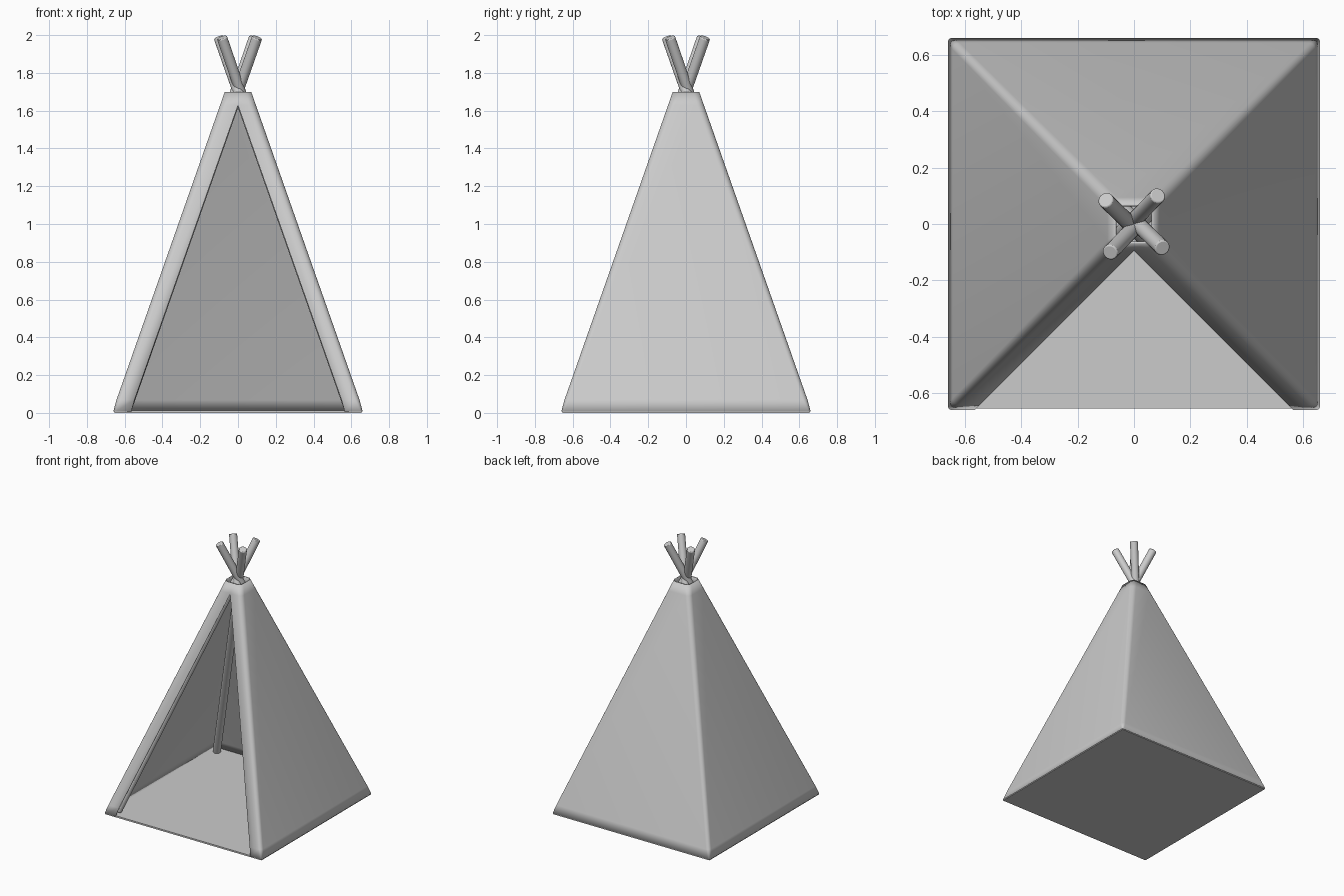
import bpy, bmesh, math
from mathutils import Vector

if "Cube" in bpy.data.objects:
    bpy.data.objects.remove(bpy.data.objects["Cube"])


def make_object(name, bm):
    mesh = bpy.data.meshes.new(name)
    bmesh.ops.recalc_face_normals(bm, faces=bm.faces[:])
    bm.to_mesh(mesh)
    bm.free()
    ob = bpy.data.objects.new(name, mesh)
    bpy.context.collection.objects.link(ob)
    return ob


def smooth(ob, angle):
    bpy.ops.object.select_all(action='DESELECT')
    ob.select_set(True)
    bpy.context.view_layer.objects.active = ob
    bpy.ops.object.shade_smooth_by_angle(angle=math.radians(angle))


def canvas_ring(half, r, z, gap):
    """Rounded square, from one side of the front opening around to the other."""
    pts = [Vector((gap, -half, z))]
    for k in range(4):
        start = -90 + 90 * k
        mid = math.radians(start + 45)
        c = Vector((math.copysign(half - r, math.cos(mid)),
                    math.copysign(half - r, math.sin(mid)), z))
        for i in range(6):
            a = math.radians(start + 18 * i)
            pts.append(c + r * Vector((math.cos(a), math.sin(a), 0)))
    pts.append(Vector((-gap, -half, z)))
    return pts


# Canvas cover: loft of rounded squares with a triangular doorway in front
levels = [(0.66, 0.015, 0.008, 0.565), (0.643, 0.025, 0.07, 0.548),
          (0.0945, 0.035, 1.63, 0.0), (0.07, 0.035, 1.70, 0.0)]
bm = bmesh.new()
rings = [[bm.verts.new(p) for p in canvas_ring(*lv)] for lv in levels]
for lo, hi in zip(rings, rings[1:]):
    for i in range(len(lo) - 1):
        bm.faces.new((lo[i], lo[i + 1], hi[i + 1], hi[i]))
bmesh.ops.remove_doubles(bm, verts=bm.verts[:], dist=1e-5)
cover = make_object("canvas_cover", bm)
solid = cover.modifiers.new("thickness", 'SOLIDIFY')
solid.thickness = 0.008
solid.offset = -1
smooth(cover, 40)

# Floor mat
bm = bmesh.new()
bmesh.ops.create_cube(bm, size=1)
for v in bm.verts:
    v.co = Vector((v.co.x * 1.31, v.co.y * 1.31, v.co.z * 0.012 + 0.006))
make_object("floor_mat", bm)

# Four poles crossing just above the cover, each slightly offset in a swirl
for name, sx, sy in (("back_right_pole", 1, 1), ("back_left_pole", -1, 1),
                     ("front_left_pole", -1, -1), ("front_right_pole", 1, -1)):
    base = Vector((sx * 0.592, sy * 0.592, 0.016))
    tip = Vector((-sx * 0.093 + sy * 0.008, -sy * 0.093 - sx * 0.008, 1.987))
    axis = tip - base
    bm = bmesh.new()
    bmesh.ops.create_cone(bm, cap_ends=True, segments=20, radius1=0.028,
                          radius2=0.028, depth=axis.length)
    pole = make_object(name, bm)
    pole.location = (base + tip) / 2
    pole.rotation_euler = axis.to_track_quat('Z', 'Y').to_euler()
    bev = pole.modifiers.new("rounded_ends", 'BEVEL')
    bev.width = 0.005
    bev.segments = 2
    bev.limit_method = 'ANGLE'
    bev.angle_limit = math.radians(50)
    smooth(pole, 40)
